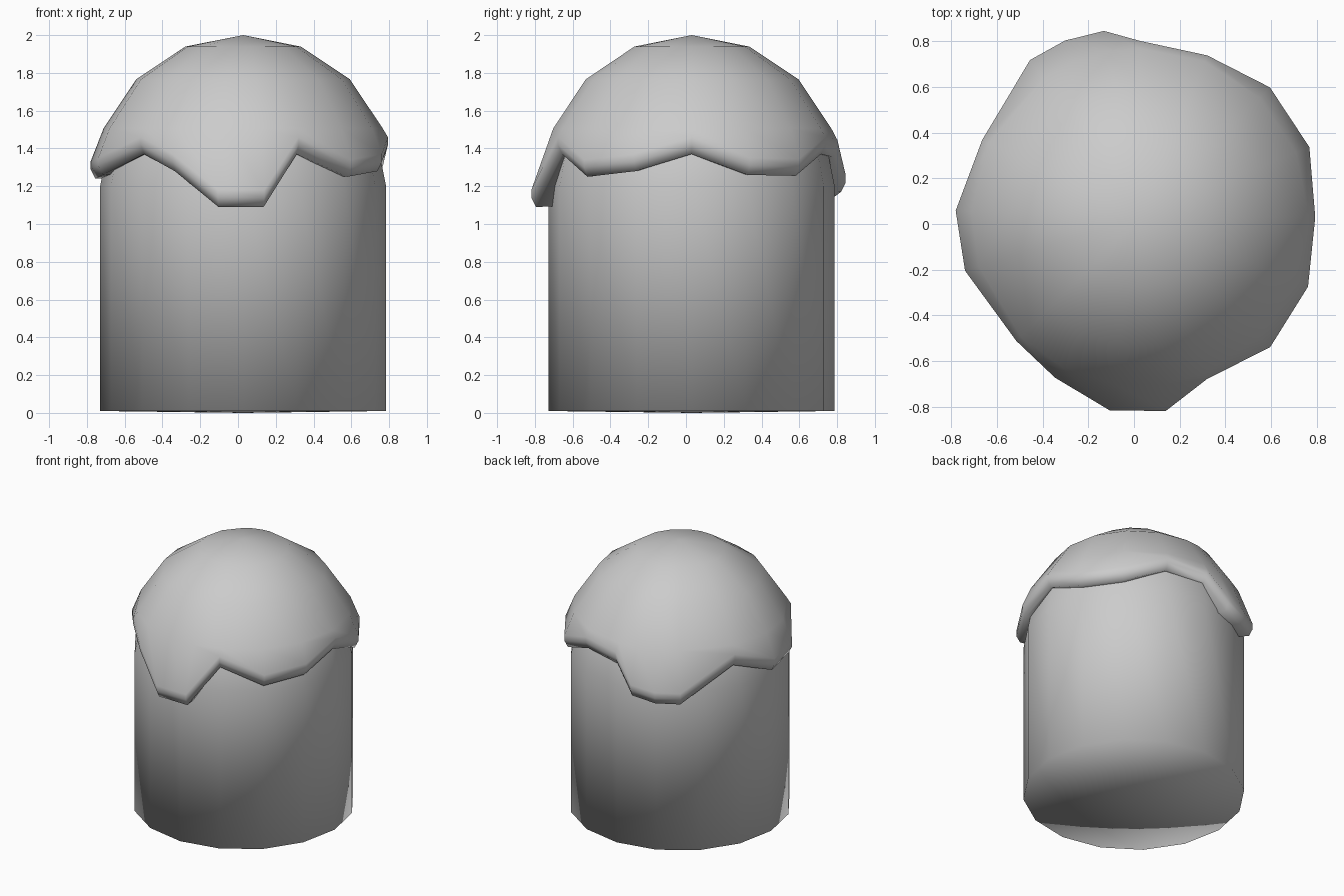
import bpy, bmesh
from math import sin, cos, radians

if "Cube" in bpy.data.objects:
    bpy.data.objects.remove(bpy.data.objects["Cube"])

CX, CY, BASE = 0.027, 0.03, 1.2   # shared axis and the height where the dome begins


def point(az, r, z):
    """Azimuth is measured from the front (-y) towards +x."""
    a = radians(az)
    return (CX + r * sin(a), CY - r * cos(a), z)


def skin(name, rings, top=None, bottom=None):
    """Join closed rings (top to bottom) with quads; optional pole points."""
    bm = bmesh.new()
    loops = [[bm.verts.new(p) for p in ring] for ring in rings]
    n = len(loops[0])
    for up, low in zip(loops, loops[1:]):
        for i in range(n):
            j = (i + 1) % n
            bm.faces.new((up[i], low[i], low[j], up[j]))
    for pole, loop in ((top, loops[0]), (bottom, loops[-1])):
        if pole:
            v = bm.verts.new(pole)
            for i in range(n):
                bm.faces.new((v, loop[i], loop[(i + 1) % n]))
    bmesh.ops.recalc_face_normals(bm, faces=bm.faces)
    mesh = bpy.data.meshes.new(name)
    bm.to_mesh(mesh)
    bm.free()
    for p in mesh.polygons:
        p.use_smooth = True
    obj = bpy.data.objects.new(name, mesh)
    bpy.context.collection.objects.link(obj)
    return obj


def dome_rings(azimuths, radius):
    return [[point(a, radius * sin(radians(t)), BASE + radius * cos(radians(t)))
             for a in azimuths] for t in (22.5, 45, 67.5)]


# Body: 16-sided column with a rounded top
R = 0.757
sides = [i * 22.5 for i in range(16)]
body_rings = dome_rings(sides, R)
body_rings += [[point(a, R, z) for a in sides] for z in (BASE, 0.01)]
skin("body", body_rings, (CX, CY, BASE + R), (CX, CY, 0.0))

# Icing: dome with a dripping edge, given as (azimuth, edge height)
drips = [(-45, 1.37), (-28, 1.28), (-9, 1.09), (7.5, 1.09), (22.5, 1.37),
         (45, 1.25), (67.5, 1.28), (90, 1.37), (112.5, 1.26), (135, 1.255),
         (157.5, 1.37), (180, 1.355), (191, 1.17), (203, 1.14), (215, 1.14),
         (244, 1.36), (268, 1.24), (287, 1.26)]
azs = [a for a, z in drips]


def lip(offset, rise):
    """Ring following the drips; lower drips bulge further out."""
    return [point(a, 0.765 + 0.32 * (1.375 - z) + offset, z + rise)
            for a, z in drips]


icing_rings = dome_rings(azs, 0.8)
icing_rings += [lip(0, 0.09), lip(0, 0.05), lip(-0.025, 0.0)]
icing_rings.append([point(a, 0.71, z + 0.005) for a, z in drips])
skin("icing", icing_rings, (CX, CY, BASE + 0.8))
